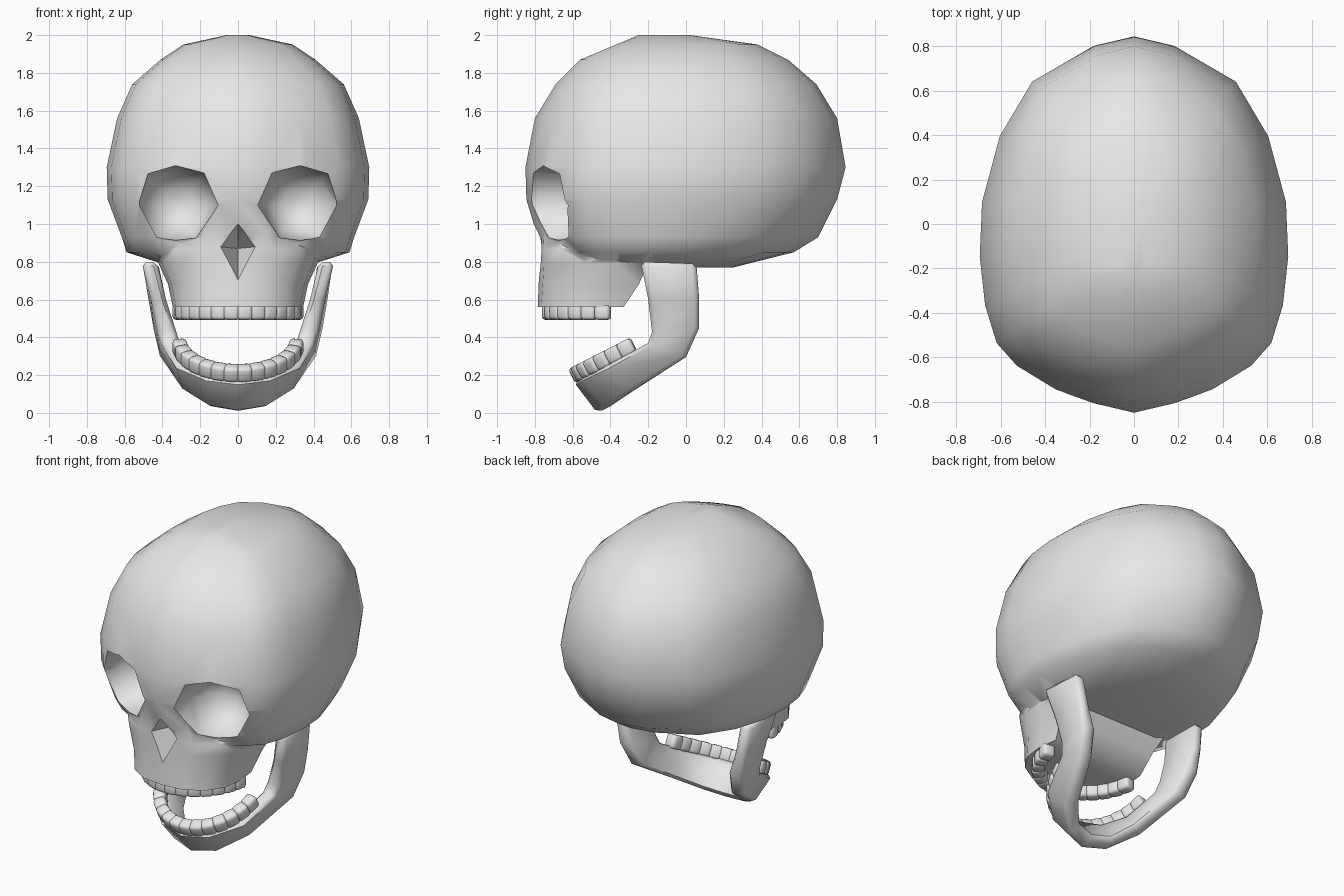
import bpy, bmesh, math
from mathutils import Matrix, Vector

cube = bpy.data.objects.get("Cube")
if cube:
    bpy.data.objects.remove(cube, do_unlink=True)

bone = bpy.data.materials.new("bone_grey")
bone.use_nodes = True
bone.diffuse_color = (0.8, 0.8, 0.8, 1)
bone.node_tree.nodes["Principled BSDF"].inputs["Base Color"].default_value = (0.8, 0.8, 0.8, 1)


def finish(name, bm):
    bmesh.ops.recalc_face_normals(bm, faces=bm.faces)
    mesh = bpy.data.meshes.new(name)
    bm.to_mesh(mesh)
    bm.free()
    mesh.materials.append(bone)
    obj = bpy.data.objects.new(name, mesh)
    bpy.context.collection.objects.link(obj)
    return obj


def loft(name, rings):
    """Skin closed rings of equal length and cap both ends."""
    bm = bmesh.new()
    vs = [[bm.verts.new(p) for p in ring] for ring in rings]
    n = len(vs[0])
    for a, b in zip(vs, vs[1:]):
        for i in range(n):
            j = (i + 1) % n
            bm.faces.new((a[i], a[j], b[j], b[i]))
    bm.faces.new(vs[0])
    bm.faces.new(vs[-1])
    return finish(name, bm)


def activate(obj):
    bpy.ops.object.select_all(action="DESELECT")
    obj.select_set(True)
    bpy.context.view_layer.objects.active = obj


def boolean(obj, tool, operation):
    mod = obj.modifiers.new("cut", "BOOLEAN")
    mod.operation, mod.object, mod.solver = operation, tool, "EXACT"
    activate(obj)
    bpy.ops.object.modifier_apply(modifier=mod.name)
    bpy.data.objects.remove(tool, do_unlink=True)


def smooth(obj, degrees):
    activate(obj)
    bpy.ops.object.shade_smooth_by_angle(angle=math.radians(degrees))


def plan_rings(half, levels):
    """Scale a half plan (width 0..1, depth 0 front..1 back) to each level."""
    full = half + [(-x, y) for x, y in reversed(half) if x > 0]
    return [[(x * w, front + y * (back - front), z) for x, y in full]
            for z, w, front, back in levels]


# Cranium: egg-shaped plan stacked in height (z, half width, front, back)
egg = [(0, 0), (.26, .025), (.5, .06), (.76, .125), (.89, .185), (.965, .285),
       (1, .415), (.985, .56), (.87, .735), (.66, .88), (.26, .975), (0, 1)]
skull = loft("skull", plan_rings(egg, [
    (.77, .34, -.58, .25), (.85, .59, -.72, .57), (.93, .615, -.785, .70),
    (1.13, .69, -.845, .80), (1.3, .695, -.85, .845), (1.56, .64, -.80, .80),
    (1.74, .56, -.69, .69), (1.87, .41, -.56, .54), (1.95, .29, -.37, .38),
    (2, .06, -.25, .02)]))

# Upper jaw block, joined to the cranium
arch = [(0, 0), (.42, .04), (.75, .19), (.95, .42), (1, .7), (.95, 1), (0, 1)]
upper_jaw = loft("upper_jaw", plan_rings(arch, [
    (.56, .345, -.785, -.33), (.68, .37, -.78, -.25), (.79, .42, -.775, -.2),
    (.87, .44, -.775, -.2), (1, .3, -.78, -.25)]))
boolean(skull, upper_jaw, "UNION")


# Eye sockets and nose opening, cut as tapering pits
def pit(outline, cx, cz, steps):
    return loft("pit_cutter", [[(cx + (x - cx) * s, y, cz + (z - cz) * s)
                                for x, z in outline] for y, s in steps])


eye = [(.33, 1.31), (.48, 1.27), (.535, 1.1), (.44, .92),
       (.33, .91), (.22, .925), (.105, 1.1), (.18, 1.27)]
for side in (1, -1):
    outline = [(side * x, z) for x, z in eye]
    boolean(skull, pit(outline, side * .32, 1.1, [
        (-1, 1), (-.78, 1), (-.64, .97), (-.53, .77), (-.47, .45), (-.45, .1)]), "DIFFERENCE")
nose = [(0, 1), (.1, .88), (0, .7), (-.1, .88)]
boolean(skull, pit(nose, 0, .87, [(-1, 1), (-.785, 1), (-.54, .03)]), "DIFFERENCE")
smooth(skull, 58)

# Lower jaw: (lower outer edge, upper outer edge, inward thickness)
stations = [
    ((0, -.47, 0), (0, -.595, .165), (0, .09, .045)),
    ((.15, -.43, .025), (.17, -.56, .185), (-.03, .08, .04)),
    ((.29, -.29, .115), (.33, -.42, .25), (-.08, .045, .022)),
    ((.415, 0, .295), (.405, -.2, .37), (-.1, 0, 0)),
    ((.45, .07, .45), (.425, -.18, .43), (-.1, 0, 0)),
    ((.475, .07, .6), (.46, -.2, .6), (-.08, 0, 0)),
    ((.5, .055, .79), (.51, -.24, .8), (-.08, 0, 0))]


def jaw_ring(station, side):
    low, high, inward = map(Vector, station)
    return [(side * p.x, p.y, p.z) for p in (high, low, low + inward, high + inward)]


lower_jaw = loft("lower_jaw", [jaw_ring(s, -1) for s in reversed(stations[1:])]
                 + [jaw_ring(s, 1) for s in stations])
bevel = lower_jaw.modifiers.new("rounded_edges", "BEVEL")
bevel.width, bevel.segments = .022, 1
bevel.limit_method, bevel.angle_limit = "ANGLE", math.radians(50)
activate(lower_jaw)
bpy.ops.object.modifier_apply(modifier=bevel.name)
smooth(lower_jaw, 50)


# Teeth: rounded blocks set around a horseshoe arch
def teeth(name, placement, depth):
    bm = bmesh.new()
    for i in range(14):
        a = math.radians((i - 6.5) * 12.3)
        spot = Matrix.Translation((.31 * math.sin(a), -depth * math.cos(a), 0))
        size = Matrix.Diagonal((.083, .075, .085, 1))
        bmesh.ops.create_cube(bm, size=1,
                              matrix=placement @ spot @ Matrix.Rotation(a, 4, "Z") @ size)
    bmesh.ops.bevel(bm, geom=bm.edges[:], offset=.018, segments=2,
                    profile=.5, affect="EDGES")
    smooth(finish(name, bm), 60)


teeth("upper_teeth", Matrix.Translation((0, -.38, .535)), .345)
teeth("lower_teeth", Matrix.Translation((0, -.26, .37))
      @ Matrix.Rotation(math.radians(27), 4, "X"), .35)
